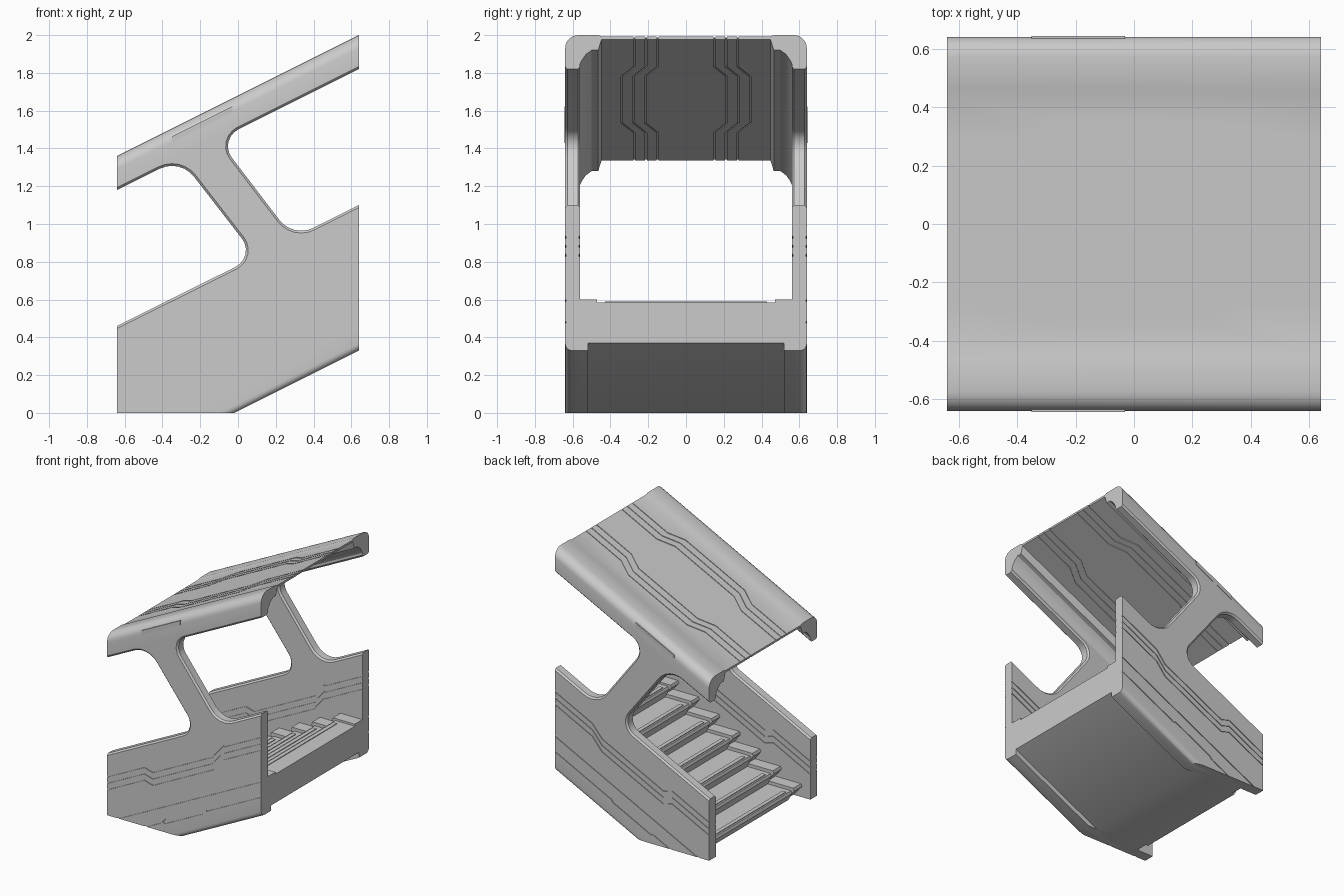
import bpy, bmesh, math
from mathutils import Vector

if "Cube" in bpy.data.objects:
    bpy.data.objects.remove(bpy.data.objects["Cube"])

S = 0.5                                                  # slope of the whole module
wall_map = lambda a, b, d: (a, d, b)                     # profile in x,z extruded on y
slope_wall = lambda a, b, d: (a, d, b + S * a)           # same, height relative to slope
slope_roof = lambda a, b, d: (a, b, d + S * a)           # plan in x,y on the slope
slope_sect = lambda a, b, d: (d, a, b + S * d)           # section in y,z swept on x


def add_prism(bm, pts, lo, hi, fmap):
    n = len(pts)
    v = [bm.verts.new(fmap(p[0], p[1], d)) for d in (lo, hi) for p in pts]
    bm.faces.new(v[:n])
    bm.faces.new(v[n:][::-1])
    for i in range(n):
        j = (i + 1) % n
        bm.faces.new((v[i], v[i + n], v[j + n], v[j]))
    return v


def ribbon(path, w=0.012):
    return [(a, b + w / 2) for a, b in path] + [(a, b - w / 2) for a, b in reversed(path)]


def make(name, bm):
    bmesh.ops.recalc_face_normals(bm, faces=bm.faces[:])
    me = bpy.data.meshes.new(name)
    bm.to_mesh(me)
    bm.free()
    ob = bpy.data.objects.new(name, me)
    bpy.context.collection.objects.link(ob)
    return ob


def finish(ob, cutter=None, mirror=False):
    if cutter:
        m = ob.modifiers.new("grooves", 'BOOLEAN')
        m.operation, m.solver, m.object = 'DIFFERENCE', 'EXACT', cutter
        cutter.hide_render = True
    if mirror:
        m = ob.modifiers.new("mirror", 'MIRROR')
        m.use_axis = (False, True, False)
    dg = bpy.context.evaluated_depsgraph_get()
    me = bpy.data.meshes.new_from_object(ob.evaluated_get(dg))
    ob.modifiers.clear()
    ob.data = me
    if cutter:
        bpy.data.objects.remove(cutter)
    bpy.ops.object.select_all(action='DESELECT')
    ob.select_set(True)
    bpy.context.view_layer.objects.active = ob
    bpy.ops.object.shade_smooth_by_angle(angle=math.radians(28))


def fillet(a, p, b, t=0.12, k=7):
    # true arc as a rational curve, tangent length t
    a, p, b = Vector(a), Vector(p), Vector(b)
    u, v = (a - p).normalized(), (b - p).normalized()
    w = math.sin(u.angle(v) / 2)
    out = []
    for i in range(k):
        s = i / (k - 1)
        c = ((1 - s) ** 2, 2 * w * s * (1 - s), s * s)
        q = ((p + u * t) * c[0] + p * c[1] + (p + v * t) * c[2]) / sum(c)
        out.append((q.x, q.y))
    return out


# Side walls: lower panel, slanted pillar and upper lip
lr, ur = (0.292, 0.926), (-0.106, 1.447)
ul, ll = (-0.307, 1.346), (0.095, 0.827)
R1, R2, L2, L1 = (0.64, 1.10), (0.64, 1.82), (-0.64, 1.18), (-0.64, 0.46)
outline = [(-0.64, 0), (-0.02, 0), (0.64, 0.33), R1]
outline += fillet(R1, lr, ur) + fillet(lr, ur, R2)
outline += [R2, (0.64, 1.85), (-0.64, 1.21), L2]
outline += fillet(L2, ul, ll) + fillet(ul, ll, L1) + [L1]
bm = bmesh.new()
v = add_prism(bm, outline, 0.56, 0.64, wall_map)
n = len(outline)
rim = [bm.edges.get((v[i + o], v[i + 1 + o])) for o in (0, n)
       for i in list(range(3, 18)) + list(range(21, 36))]
keel = bm.edges.get((v[1 + n], v[2 + n]))
bmesh.ops.recalc_face_normals(bm, faces=bm.faces[:])
bmesh.ops.bevel(bm, geom=[keel], offset=0.035, segments=4, profile=0.5, affect='EDGES')
rim = [e for e in rim if e.is_valid]
bmesh.ops.bevel(bm, geom=rim, offset=0.012, segments=1, profile=0.5, affect='EDGES')
wall = make("side_wall", bm)

# Wall grooves: three stepped lines on both faces, seams and inset on the outside
bm = bmesh.new()
for k in range(3):
    z = 0.61 - 0.048 * k
    path = [(-0.7, z), (-0.33, z), (-0.26, z - 0.055), (0.25, z - 0.055), (0.33, z), (0.7, z)]
    for lo, hi in ((0.634, 0.66), (0.54, 0.566)):
        add_prism(bm, ribbon(path), lo, hi, slope_wall)
for path in ([(-0.7, 0.275), (0.7, 0.275)], [(-0.7, 0.16), (-0.186, 0.16)],
             [(0.186, 0.16), (0.7, 0.16)]):
    add_prism(bm, ribbon(path, 0.01), 0.634, 0.66, slope_wall)
inset = [(-0.18, 0.16), (-0.155, 0.178), (0.155, 0.178), (0.18, 0.16), (0.155, 0.142), (-0.155, 0.142)]
add_prism(bm, inset, 0.634, 0.66, slope_wall)
finish(wall, make("wall_cutter", bm), mirror=True)

# Roof: thin centre panel with thick rounded shoulders
arc = [(0.57 + 0.07 * math.sin(a), 1.61 + 0.07 * math.cos(a))
       for a in (math.pi / 2 * i / 6 for i in range(7))]
half = [(0.445, 1.672), (0.465, 1.68)] + arc + [(0.64, 1.53), (0.56, 1.53), (0.55, 1.55),
        (0.53, 1.578), (0.50, 1.60), (0.465, 1.60), (0.447, 1.657)]
bm = bmesh.new()
add_prism(bm, half + [(-y, z) for y, z in reversed(half)], -0.64, 0.64, slope_sect)
roof = make("roof", bm)

# Roof grooves above and below
bm = bmesh.new()
for sgn in (-1, 1):
    for k in range(3):
        y = 0.15 + 0.062 * k
        path = [(x, sgn * yy) for x, yy in ((-0.7, y), (-0.35, y), (-0.245, y + 0.066),
                (0.245, y + 0.066), (0.35, y), (0.7, y))]
        for lo, hi in ((1.667, 1.70), (1.63, 1.662)):
            add_prism(bm, ribbon(path, 0.01), lo, hi, slope_roof)
finish(roof, make("roof_cutter", bm))

# Raised strips on the roof shoulders
bm = bmesh.new()
add_prism(bm, [(-0.35, 1.605), (-0.03, 1.605), (-0.03, 1.638), (-0.35, 1.638)], 0.60, 0.643, slope_wall)
finish(make("shoulder_strip", bm), mirror=True)

# Stairs with undercut risers; side kerbs follow the same saw-tooth
X0, RUN, RISE, N = -0.55, 0.17, 0.085, 7


def saw(dx, dz, lean):
    pts = [(-0.1, 0), (X0 + lean, 0)]
    for i in range(N):
        x, z = X0 + i * RUN + dx, i * RISE + dz
        top = min(z + RISE, 0.6)
        if i:
            pts.append((x + lean, z))
        pts += [(x, top - 0.02), (x + 0.008, top)]
    return pts + [(0.64, top), (0.64, 0.37)]


bm = bmesh.new()
add_prism(bm, saw(0, -0.01, 0.03), -0.47, 0.47, wall_map)
finish(make("stairs", bm))

bm = bmesh.new()
add_prism(bm, saw(-0.02, 0.014, 0.05), 0.47, 0.565, wall_map)
finish(make("stair_kerb", bm), mirror=True)

# Grip strips near each tread edge
bm = bmesh.new()
for i in range(N):
    x, z = X0 + i * RUN, (i + 1) * RISE - 0.011
    add_prism(bm, [(x + 0.02, z), (x + 0.05, z), (x + 0.05, z + 0.006), (x + 0.02, z + 0.006)],
              -0.43, 0.43, wall_map)
finish(make("tread_grip", bm))

# Rails beside the recessed underside
bm = bmesh.new()
add_prism(bm, [(-0.5, 0), (-0.02, 0), (0.64, 0.33), (0.64, 0.40), (-0.1, 0.03), (-0.5, 0.03)],
          0.52, 0.565, wall_map)
finish(make("under_rail", bm), mirror=True)
